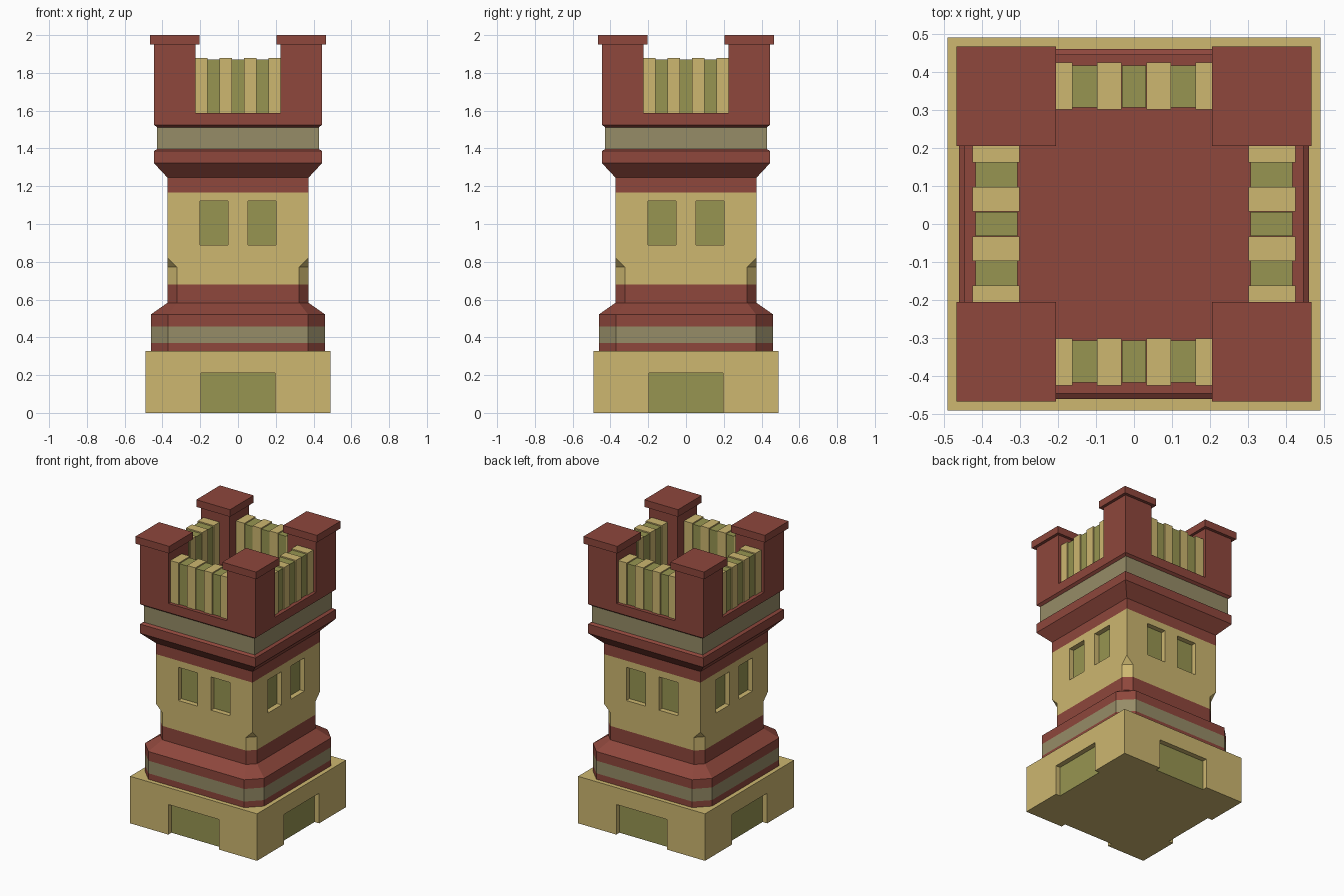
import bpy, bmesh
from math import pi
from mathutils import Matrix, Vector

if "Cube" in bpy.data.objects:
    bpy.data.objects.remove(bpy.data.objects["Cube"])


def material(name, rgb):
    # Colour given as 0-255 screen values, stored as linear
    col = [((c / 255 + 0.055) / 1.055) ** 2.4 for c in rgb] + [1]
    m = bpy.data.materials.new(name)
    m.use_nodes = True
    m.diffuse_color = col
    m.node_tree.nodes["Principled BSDF"].inputs["Base Color"].default_value = col
    return m


SAND, RED, GREY, OLIVE = range(4)
MATS = [material("sandstone", (205, 183, 112)), material("brick_red", (142, 71, 60)),
        material("grey_stone", (150, 140, 103)), material("olive", (151, 149, 81))]


def finish(bm, name):
    bmesh.ops.recalc_face_normals(bm, faces=bm.faces)
    mesh = bpy.data.meshes.new(name)
    bm.to_mesh(mesh)
    bm.free()
    for m in MATS:
        mesh.materials.append(m)
    ob = bpy.data.objects.new(name, mesh)
    bpy.context.collection.objects.link(ob)
    return ob


def loft(name, rings):
    """Stack square rings (half width, corner chamfer, z, colour of band above)."""
    bm = bmesh.new()
    loops = []
    for h, c, z, _ in rings:
        k = h - c
        pts = [(-k, -h), (k, -h), (h, -k), (h, k), (k, h), (-k, h), (-h, k), (-h, -k)]
        loops.append([bm.verts.new((x, y, z)) for x, y in pts])
    for a, b, ring in zip(loops, loops[1:], rings):
        for i in range(8):
            j = (i + 1) % 8
            bm.faces.new((a[i], a[j], b[j], b[i])).material_index = ring[3]
    bm.faces.new(loops[0]).material_index = rings[0][3]
    bm.faces.new(loops[-1]).material_index = rings[-1][3]
    bmesh.ops.remove_doubles(bm, verts=bm.verts, dist=0.0005)
    return finish(bm, name)


def add_box(bm, lo, hi, mat, turn=0):
    lo, hi = Vector(lo), Vector(hi)
    mtx = (Matrix.Rotation(turn * pi / 2, 4, "Z") @ Matrix.Translation((lo + hi) / 2)
           @ Matrix.Diagonal((*(hi - lo), 1)))
    new = bmesh.ops.create_cube(bm, size=1, matrix=mtx)["verts"]
    for f in {f for v in new for f in v.link_faces}:
        f.material_index = mat


def cut_recesses(ob, half, depth, openings):
    """Sink openings (x0, x1, z0, z1) into all four sides and colour their backs."""
    bm = bmesh.new()
    for turn in range(4):
        for x0, x1, z0, z1 in openings:
            add_box(bm, (x0, -half - 0.1, z0), (x1, depth - half, z1), SAND, turn)
    cutter = finish(bm, "recess_cutter")
    cutter.hide_render = True
    mod = ob.modifiers.new("recesses", "BOOLEAN")
    mod.operation, mod.solver, mod.object = "DIFFERENCE", "EXACT", cutter
    bpy.context.view_layer.objects.active = ob
    bpy.ops.object.modifier_apply(modifier=mod.name)
    bpy.data.objects.remove(cutter)
    for f in ob.data.polygons:
        reach = max(abs(f.center.x), abs(f.center.y))
        if abs(f.normal.z) < 0.1 and abs(reach - (half - depth)) < 0.002:
            f.material_index = OLIVE


# Square base with a doorway in each side
base = loft("base", [(0.49, 0, 0, SAND), (0.49, 0, 0.328, SAND)])
cut_recesses(base, 0.49, 0.035, [(-0.195, 0.195, -0.1, 0.21)])

# Chamfered plinth with a grey band and sloped top
loft("plinth", [(0.46, 0.09, 0.328, RED), (0.46, 0.09, 0.37, GREY), (0.46, 0.09, 0.458, RED),
                (0.46, 0.09, 0.522, RED), (0.373, 0.05, 0.583, RED)])

# Shaft with stopped corner chamfers and paired windows
shaft = loft("shaft", [(0.373, 0.05, 0.583, RED), (0.373, 0.05, 0.68, SAND),
                       (0.373, 0.05, 0.772, SAND), (0.373, 0, 0.822, SAND),
                       (0.373, 0, 1.168, RED), (0.373, 0, 1.245, RED)])
cut_recesses(shaft, 0.373, 0.035, [(-0.2, -0.052, 0.89, 1.122), (0.052, 0.2, 0.89, 1.122)])

# Flared cornice with a grey band, up to the roof deck
loft("cornice", [(0.373, 0, 1.245, RED), (0.445, 0, 1.322, RED), (0.445, 0, 1.386, RED),
                 (0.428, 0, 1.397, GREY), (0.428, 0, 1.512, RED), (0.445, 0, 1.525, RED),
                 (0.445, 0, 1.588, RED)])

# Corner posts with overhanging caps
posts, caps = bmesh.new(), bmesh.new()
for turn in range(4):
    add_box(posts, (0.225, 0.225, 1.588), (0.445, 0.445, 1.95), RED, turn)
    add_box(caps, (0.205, 0.205, 1.95), (0.466, 0.466, 2), RED, turn)
finish(posts, "corner_posts")
finish(caps, "corner_caps")

# Ribbed parapets: sand ribs around slightly sunken olive strips
ribs, strips = bmesh.new(), bmesh.new()
for turn in range(4):
    for x0, x1 in ((-0.225, -0.161), (-0.097, -0.033), (0.033, 0.097), (0.161, 0.225)):
        add_box(ribs, (x0, -0.424, 1.588), (x1, -0.3, 1.88), SAND, turn)
    for x in (-0.129, 0, 0.129):
        add_box(strips, (x - 0.032, -0.416, 1.588), (x + 0.032, -0.306, 1.872), OLIVE, turn)
finish(ribs, "parapet_ribs")
finish(strips, "parapet_strips")
